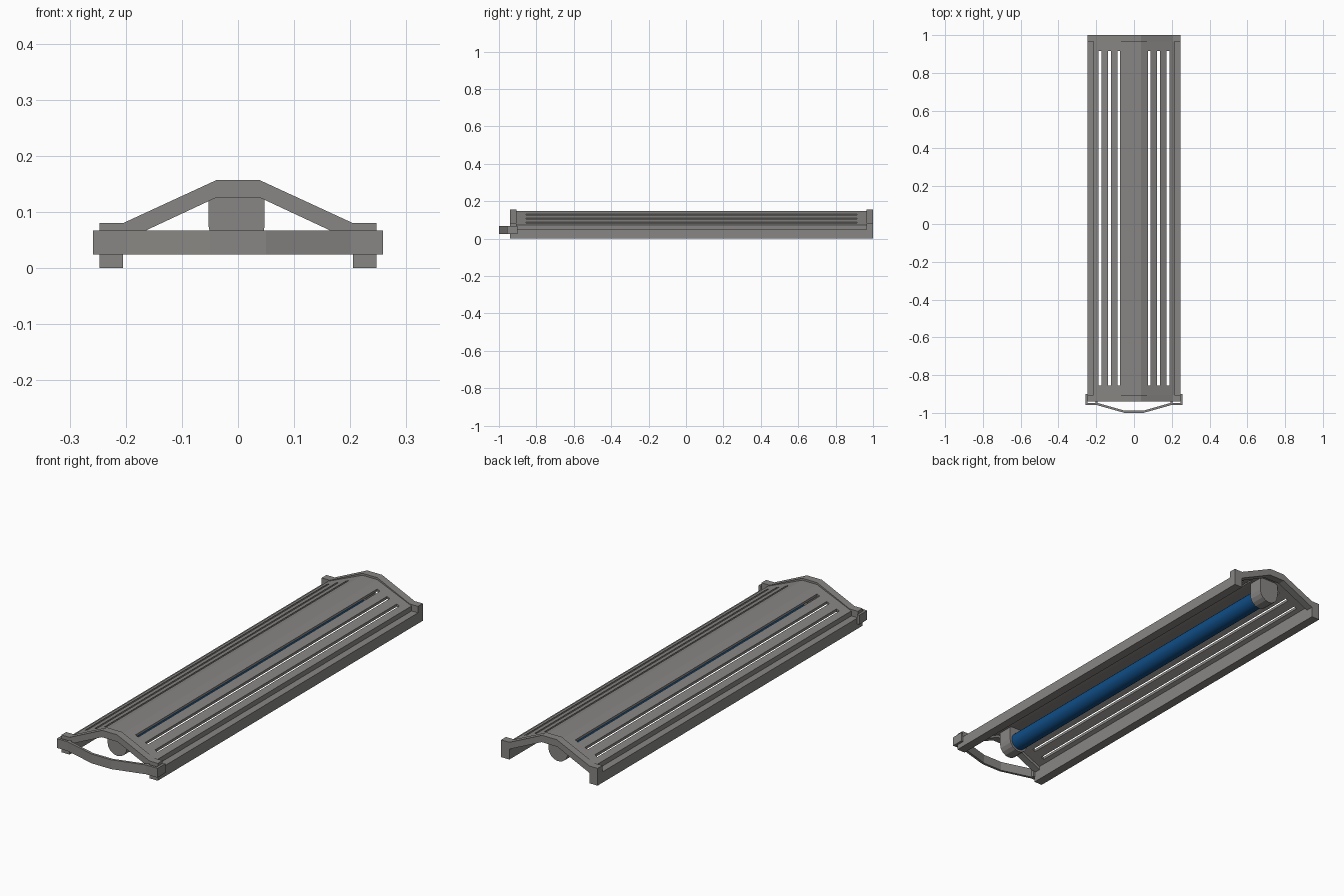
import bpy, bmesh, math

if "Cube" in bpy.data.objects:
    bpy.data.objects.remove(bpy.data.objects["Cube"])


def material(name, rgb):
    m = bpy.data.materials.new(name)
    m.diffuse_color = (*rgb, 1)
    m.use_nodes = True
    m.node_tree.nodes["Principled BSDF"].inputs["Base Color"].default_value = m.diffuse_color
    return m


GREY = material("warm grey metal", (0.245, 0.24, 0.23))
BLUE = material("deep blue tube", (0.005, 0.075, 0.24))


def prism(name, pts, lo, hi, axis="Y", mat=GREY):
    """Extrude a closed outline (x,z along Y, or x,y along Z) from lo to hi."""
    bm = bmesh.new()
    vs = [bm.verts.new((a, lo, b) if axis == "Y" else (a, b, lo)) for a, b in pts]
    f = bm.faces.new(vs)
    ext = bmesh.ops.extrude_face_region(bm, geom=[f])
    d = (0, hi - lo, 0) if axis == "Y" else (0, 0, hi - lo)
    bmesh.ops.translate(bm, vec=d, verts=[g for g in ext["geom"] if isinstance(g, bmesh.types.BMVert)])
    bmesh.ops.recalc_face_normals(bm, faces=bm.faces[:])
    me = bpy.data.meshes.new(name)
    bm.to_mesh(me)
    bm.free()
    me.materials.append(mat)
    ob = bpy.data.objects.new(name, me)
    bpy.context.collection.objects.link(ob)
    return ob


def box(name, x0, x1, y0, y1, z0, z1):
    return prism(name, [(x0, z0), (x1, z0), (x1, z1), (x0, z1)], y0, y1)


def mirrored(half):
    """Complete a right-hand open outline with its left-hand reflection."""
    return half + [(-a, b) for a, b in reversed(half)]


# arched end frames with square feet
arch = mirrored([(0.04, 0.125), (0.205, 0.048), (0.205, 0), (0.247, 0),
                 (0.247, 0.08), (0.205, 0.08), (0.038, 0.157)])
# reorder: inner left-to-right loop closes through the outer ridge
half = [(0.04, 0.125), (0.205, 0.048), (0.205, 0), (0.247, 0),
        (0.247, 0.08), (0.205, 0.08), (0.038, 0.157)]
prism("front_frame", arch, -0.94, -0.905)
prism("back_frame", arch, 0.965, 1.0)

# side rails
for s, side in ((1, "right"), (-1, "left")):
    a, b = sorted((s * 0.205, s * 0.247))
    box(side + "_rail", a, b, -0.905, 0.965, 0, 0.05)

# folded shade with three long slots on each slope
shade = prism("shade", mirrored([(0.036, 0.138), (0.205, 0.064), (0.205, 0.04), (0.214, 0.04),
                                 (0.214, 0.073), (0.038, 0.148)]), -0.905, 0.965)
for s in (1, -1):
    for x in (0.08, 0.13, 0.18):
        cutter = box("slot_cutter", s * x - 0.007, s * x + 0.007, -0.855, 0.915, 0.02, 0.2)
        cutter.hide_render = True
        mod = shade.modifiers.new("slot", "BOOLEAN")
        mod.operation = "DIFFERENCE"
        mod.solver = "EXACT"
        mod.object = cutter
bpy.context.view_layer.update()
cut = bpy.data.meshes.new_from_object(shade.evaluated_get(bpy.context.evaluated_depsgraph_get()))
shade.modifiers.clear()
shade.data = cut
for ob in [o for o in bpy.data.objects if o.name.startswith("slot_cutter")]:
    bpy.data.objects.remove(ob)

# tube holders: flat top, rounded underside
CX, CZ, R = -0.0025, 0.075, 0.05
holder = [(CX + R, 0.138), (CX - R, 0.138)]
holder += [(CX - R * math.cos(math.pi * i / 8), CZ - R * math.sin(math.pi * i / 8)) for i in range(9)]
prism("front_holder", holder, -0.88, -0.81)
prism("back_holder", holder, 0.87, 0.94)

# light tube
bpy.ops.mesh.primitive_cylinder_add(vertices=24, radius=0.04, depth=1.69,
                                    location=(CX, 0.03, CZ), rotation=(math.pi / 2, 0, 0))
tube = bpy.context.object
tube.name = "light_tube"
tube.data.materials.append(BLUE)
bpy.ops.object.shade_smooth_by_angle()

# bowed front handle with clips around the frame corners
Z0, Z1 = 0.024, 0.067
outer = [(0.05, -1.0), (0.2, -0.958), (0.258, -0.958), (0.258, -0.9), (0.247, -0.9),
         (0.247, -0.947), (0.205, -0.947), (0.205, -0.935), (0.194, -0.935),
         (0.194, -0.947), (0.05, -0.988)]
prism("handle", mirrored(outer), Z0, Z1, axis="Z")
